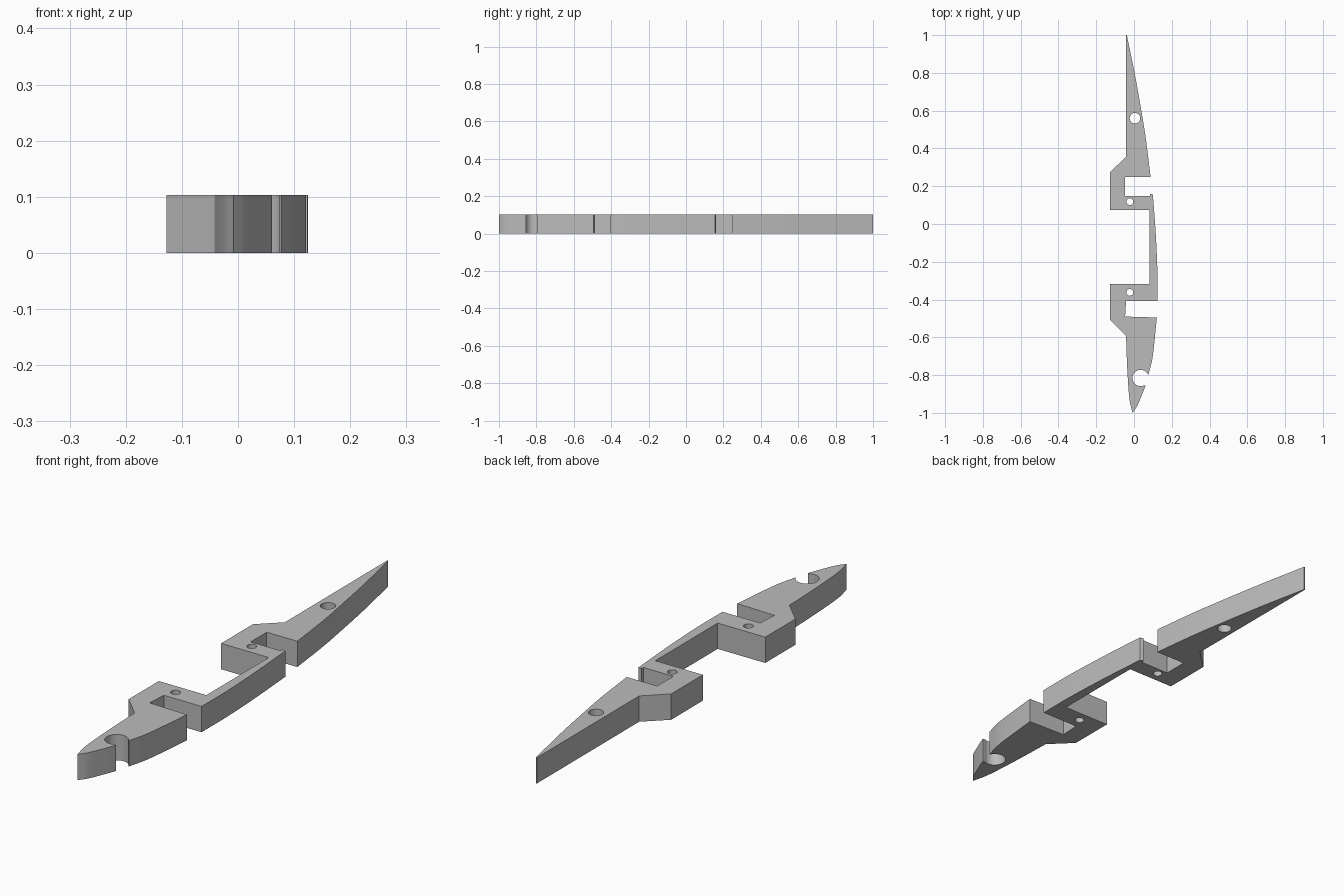
import bpy, bmesh, math
from mathutils import Vector

if "Cube" in bpy.data.objects:
    bpy.data.objects.remove(bpy.data.objects["Cube"])

HEIGHT = 0.103

grey = bpy.data.materials.new("plain_grey")
grey.use_nodes = True
grey.diffuse_color = (0.5, 0.5, 0.5, 1)
grey.node_tree.nodes["Principled BSDF"].inputs["Base Color"].default_value = (0.5, 0.5, 0.5, 1)


def smooth_path(points, steps=6):
    """Catmull-Rom curve through the points."""
    p = [Vector(q) for q in points]
    p = [2 * p[0] - p[1]] + p + [2 * p[-1] - p[-2]]
    out = []
    for a, b, c, d in zip(p, p[1:], p[2:], p[3:]):
        for i in range(steps):
            t = i / steps
            out.append(0.5 * (2 * b + (c - a) * t + (2 * a - 5 * b + 4 * c - d) * t ** 2
                              + (3 * b - a - 3 * c + d) * t ** 3))
    return out + [p[-2]]


def prism(name, outline, z0, z1):
    """Extrude a flat outline from z0 to z1."""
    bm = bmesh.new()
    face = bm.faces.new([bm.verts.new((p[0], p[1], z0)) for p in outline])
    top = bmesh.ops.extrude_face_region(bm, geom=[face])["geom"]
    verts = [v for v in top if isinstance(v, bmesh.types.BMVert)]
    bmesh.ops.translate(bm, verts=verts, vec=(0, 0, z1 - z0))
    bmesh.ops.recalc_face_normals(bm, faces=bm.faces)
    mesh = bpy.data.meshes.new(name)
    bm.to_mesh(mesh)
    bm.free()
    mesh.materials.append(grey)
    obj = bpy.data.objects.new(name, mesh)
    bpy.context.collection.objects.link(obj)
    return obj


def circle(x, y, r, n=40):
    return [(x + r * math.cos(math.tau * i / n), y + r * math.sin(math.tau * i / n))
            for i in range(n)]


# Curved stretches of the outer edge
nose_left = smooth_path([(-0.042, -0.592), (-0.036, -0.76), (-0.025, -0.92), (-0.008, -1)])
nose_right = smooth_path([(-0.008, -1), (0.015, -0.967), (0.04, -0.91), (0.061, -0.855),
                          (0.08, -0.785), (0.1, -0.695), (0.121, -0.495)])
middle_edge = smooth_path([(0.124, -0.407), (0.124, -0.25), (0.115, -0.05), (0.1, 0.155)])
tail_edge = smooth_path([(0.088, 0.248), (0.063, 0.45), (0.037, 0.61), (0.005, 0.79), (-0.038, 1)])

# Flat-sided stretches: lower notch, upper notch and the two left-hand blocks
lower_notch = [(-0.047, -0.49), (-0.042, -0.407)]
upper_notch = [(0.085, 0.16), (0.085, 0.147), (-0.047, 0.147), (-0.047, 0.248)]
left_side = [(-0.042, 1), (-0.042, 0.355), (-0.127, 0.275), (-0.127, 0.075), (0.083, 0.075),
             (0.083, -0.318), (-0.127, -0.318), (-0.127, -0.508)]

rib = prism("rib_plate", nose_left[:-1] + nose_right + lower_notch + middle_edge
            + upper_notch + tail_edge + left_side, 0, HEIGHT)

# Round holes, and the slot that opens the nose hole to the edge
cutters = [circle(0.005, 0.56, 0.028), circle(-0.022, 0.118, 0.018),
           circle(-0.022, -0.362, 0.018), circle(0.035, -0.815, 0.043),
           [(0.04, -0.855), (0.12, -0.855), (0.12, -0.797), (0.04, -0.797)]]
bpy.context.view_layer.objects.active = rib
for outline in cutters:
    cutter = prism("hole_cutter", outline, -0.05, HEIGHT + 0.05)
    cutter.hide_render = True
    mod = rib.modifiers.new("hole", "BOOLEAN")
    mod.operation = "DIFFERENCE"
    mod.solver = "EXACT"
    mod.object = cutter
    bpy.ops.object.modifier_apply(modifier=mod.name)
    bpy.data.objects.remove(cutter)

# Smooth curved walls, crisp corners
bpy.ops.object.select_all(action="DESELECT")
rib.select_set(True)
bpy.ops.object.shade_smooth_by_angle(angle=math.radians(25))
